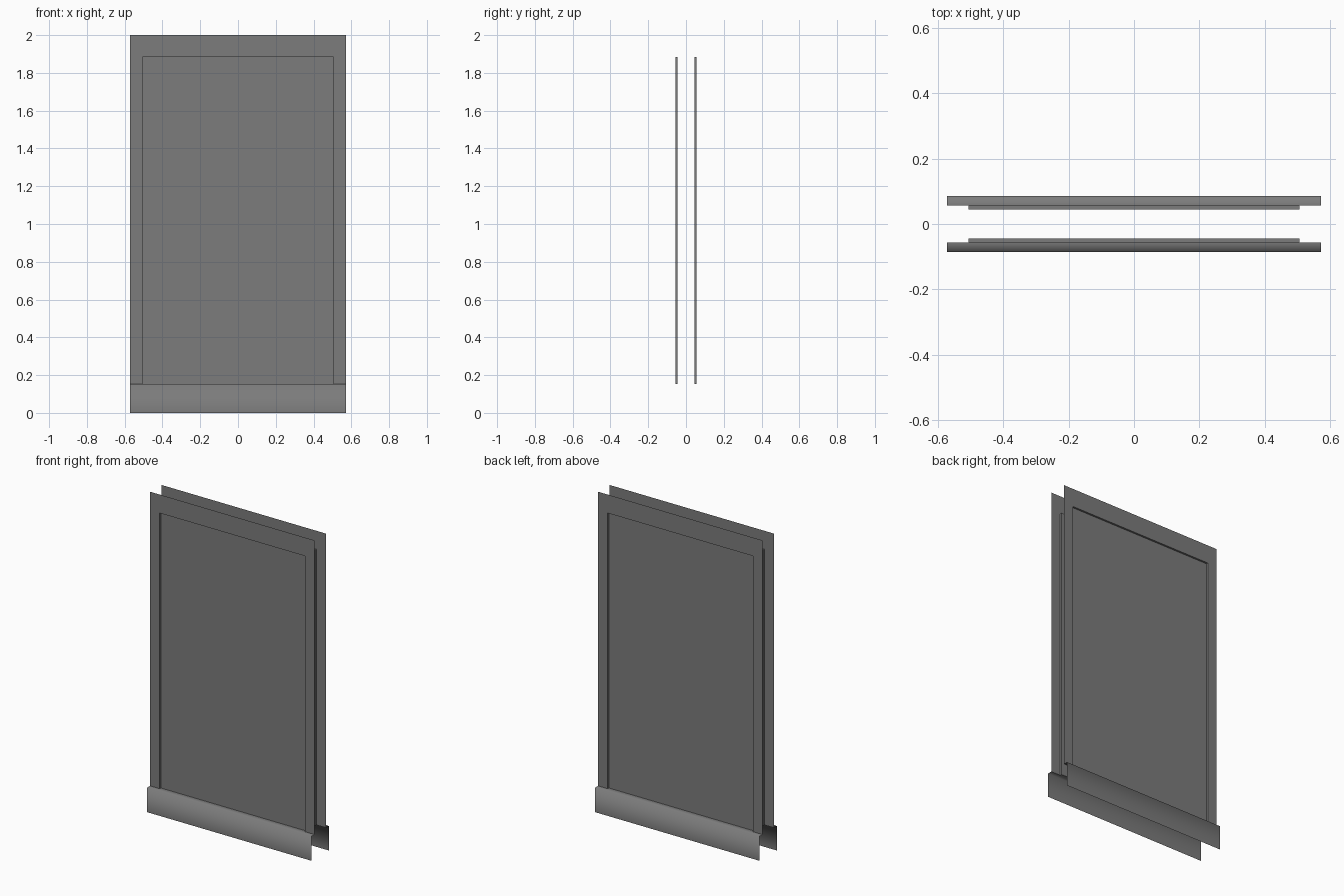
import bpy, bmesh, math

cube = bpy.data.objects.get("Cube")
if cube:
    bpy.data.objects.remove(cube, do_unlink=True)

HALF_W, TOP, BASE = 0.571, 2.0, 0.154        # overall size and baseboard height
IN_W, IN_TOP = 0.505, 1.884                  # recessed panel
Y_BASE, Y_FRAME, Y_PANEL = -0.085, -0.056, -0.044

grey = bpy.data.materials.new("plain_grey")
grey.use_nodes = True
colour = (0.2, 0.2, 0.2, 1.0)
grey.diffuse_color = colour
grey.node_tree.nodes["Principled BSDF"].inputs["Base Color"].default_value = colour


def rect(w, z0, z1, y):
    """Corners of an upright rectangle, counterclockwise from the front."""
    return [(-w, y, z0), (w, y, z0), (w, y, z1), (-w, y, z1)]


def bridge(bm, first, second, sides):
    """Fill quads between two rings along the chosen sides."""
    for i in sides:
        j = (i + 1) % len(first)
        bm.faces.new((first[i], first[j], second[j], second[i]))


def add_object(name, bm, turn, smooth=False):
    mesh = bpy.data.meshes.new(name)
    bm.to_mesh(mesh)
    bm.free()
    for poly in mesh.polygons:
        poly.use_smooth = smooth
    mesh.materials.append(grey)
    obj = bpy.data.objects.new(name, mesh)
    obj.rotation_euler.z = turn
    bpy.context.collection.objects.link(obj)


def wall_panel(turn, side):
    # Three-sided flat frame with a reveal and a recessed panel
    bm = bmesh.new()
    outer, inner, deep = ([bm.verts.new(p) for p in ring] for ring in (
        rect(HALF_W, BASE, TOP, Y_FRAME),
        rect(IN_W, BASE, IN_TOP, Y_FRAME),
        rect(IN_W, BASE, IN_TOP, Y_PANEL)))
    bridge(bm, outer, inner, (1, 2, 3))
    bridge(bm, inner, deep, range(4))
    bm.faces.new(deep)
    add_object(side + "_framed_panel", bm, turn)

    # Baseboard: open sheet with a ledge running back to the frame
    bm = bmesh.new()
    profile = [(Y_BASE, 0), (Y_BASE, BASE), (Y_FRAME, BASE)]
    left = [bm.verts.new((-HALF_W, y, z)) for y, z in profile]
    right = [bm.verts.new((HALF_W, y, z)) for y, z in profile]
    for i in range(len(profile) - 1):
        bm.faces.new((left[i], right[i], right[i + 1], left[i + 1]))
    add_object(side + "_baseboard", bm, turn, smooth=True)


# The two sides of the wall are half-turn copies
wall_panel(0, "front")
wall_panel(math.pi, "back")
